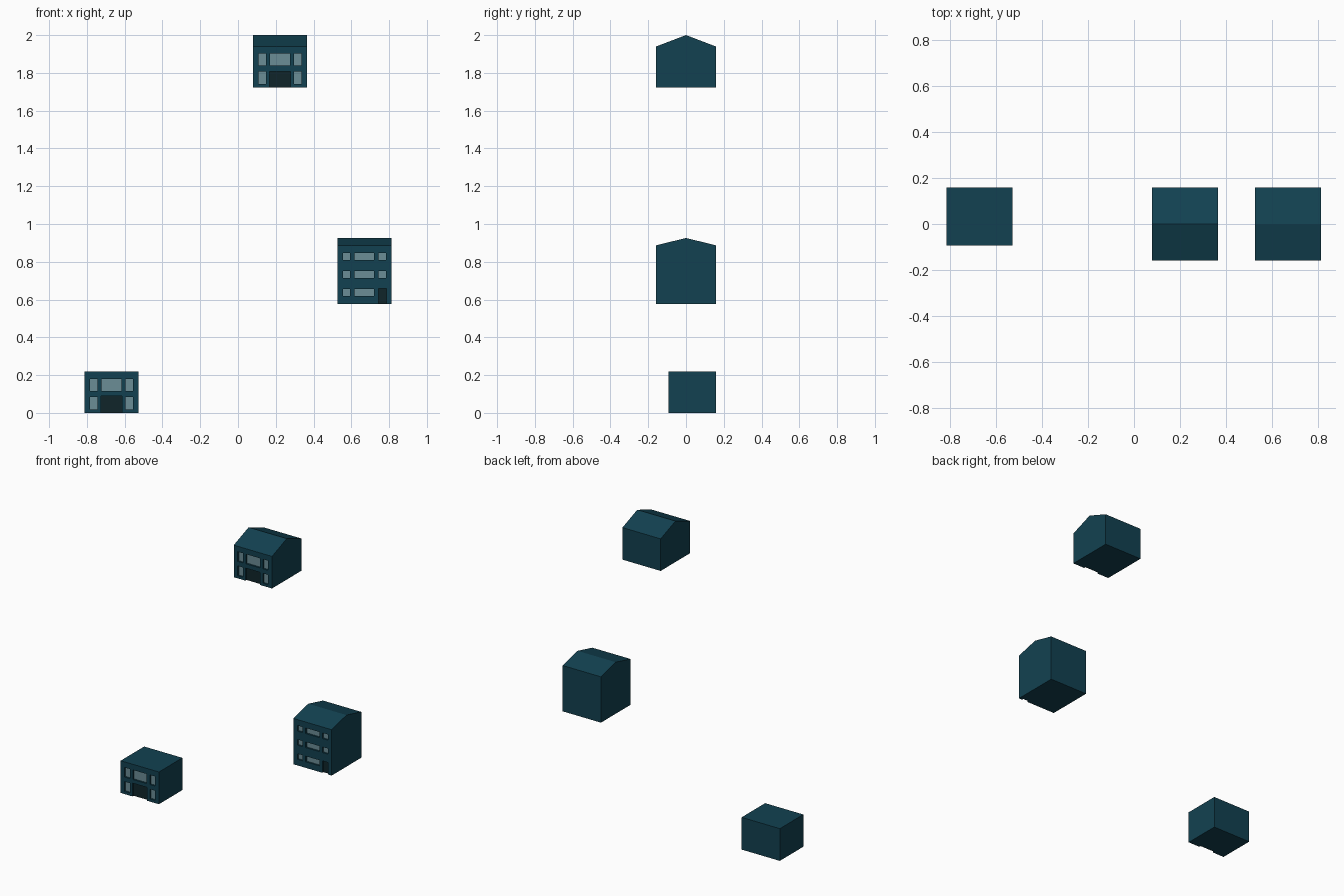
import bpy, bmesh

if "Cube" in bpy.data.objects:
    bpy.data.objects.remove(bpy.data.objects["Cube"])

def material(name, rgb):
    m = bpy.data.materials.new(name)
    m.diffuse_color = (*rgb, 1)
    m.use_nodes = True
    m.node_tree.nodes["Principled BSDF"].inputs["Base Color"].default_value = m.diffuse_color
    return m

WALL = material("teal_wall", (0.006, 0.053, 0.082))
GLASS = material("window_glass", (0.145, 0.266, 0.305))
DOOR = material("dark_door", (0.005, 0.0185, 0.023))
RECESS = 0.012

def finish(name, bm, mat):
    bmesh.ops.recalc_face_normals(bm, faces=bm.faces)
    me = bpy.data.meshes.new(name)
    bm.to_mesh(me)
    bm.free()
    ob = bpy.data.objects.new(name, me)
    bpy.context.collection.objects.link(ob)
    me.materials.append(mat)
    return ob

def add_box(bm, x0, x1, y0, y1, z0, z1):
    vs = bmesh.ops.create_cube(bm, size=1)["verts"]
    for v in vs:
        v.co = (x1 if v.co.x > 0 else x0, y1 if v.co.y > 0 else y0, z1 if v.co.z > 0 else z0)

def house(name, cx, base, y0, y1, eave, ridge, windows, door):
    # walls and roof: side profile extruded along x
    hw = 0.143
    profile = [(y0, 0), (y1, 0), (y1, eave)]
    if ridge:
        profile.append(((y0 + y1) / 2, ridge))
    profile.append((y0, eave))
    bm = bmesh.new()
    f = bm.faces.new([bm.verts.new((cx - hw, y, base + z)) for y, z in profile])
    ext = bmesh.ops.extrude_face_region(bm, geom=[f], use_keep_orig=True)["geom"]
    bmesh.ops.translate(bm, vec=(2 * hw, 0, 0),
                        verts=[v for v in ext if isinstance(v, bmesh.types.BMVert)])
    body = finish(name + "_body", bm, WALL)

    # recessed openings, with panes set into them
    cut, glass, leaf = bmesh.new(), bmesh.new(), bmesh.new()
    yr = y0 + RECESS
    for x0, x1, z0, z1 in windows:
        add_box(cut, cx + x0, cx + x1, y0 - 0.05, yr + 0.003, base + z0, base + z1)
        add_box(glass, cx + x0, cx + x1, yr, yr + 0.006, base + z0, base + z1)
    x0, x1, z1 = door
    add_box(cut, cx + x0, cx + x1, y0 - 0.05, yr + 0.003, base - 0.05, base + z1)
    add_box(leaf, cx + x0, cx + x1, yr, yr + 0.006, base, base + z1)
    cutter = finish(name + "_opening_cutter", cut, WALL)
    cutter.hide_render = True
    cutter.hide_set(True)
    finish(name + "_windows", glass, GLASS)
    finish(name + "_door", leaf, DOOR)
    mod = body.modifiers.new("openings", "BOOLEAN")
    mod.operation = "DIFFERENCE"
    mod.solver = "EXACT"
    mod.object = cutter

# two-storey facade: narrow side windows, wide window over a wide door
SIDES = [(-0.114, -0.075), (0.075, 0.114)]
two_storey = [(a, b, z0, z1) for a, b in SIDES for z0, z1 in [(0.018, 0.084), (0.115, 0.18)]]
two_storey.append((-0.052, 0.052, 0.115, 0.18))

# three-storey facade: rows of low windows, door at lower right
three_storey = []
for row, (z0, z1) in enumerate([(0.041, 0.079), (0.137, 0.175), (0.232, 0.27)]):
    cols = [SIDES[0], (-0.052, 0.052)] + ([SIDES[1]] if row else [])
    three_storey += [(a, b, z0, z1) for a, b in cols]

house("flat_roof_house", -0.67, 0, -0.093, 0.158, 0.218, None, two_storey, (-0.055, 0.055, 0.09))
house("gable_house", 0.222, 1.723, -0.158, 0.158, 0.217, 0.277, two_storey, (-0.055, 0.055, 0.085))
house("tall_house", 0.669, 0.577, -0.158, 0.158, 0.31, 0.349, three_storey, (0.074, 0.117, 0.081))
